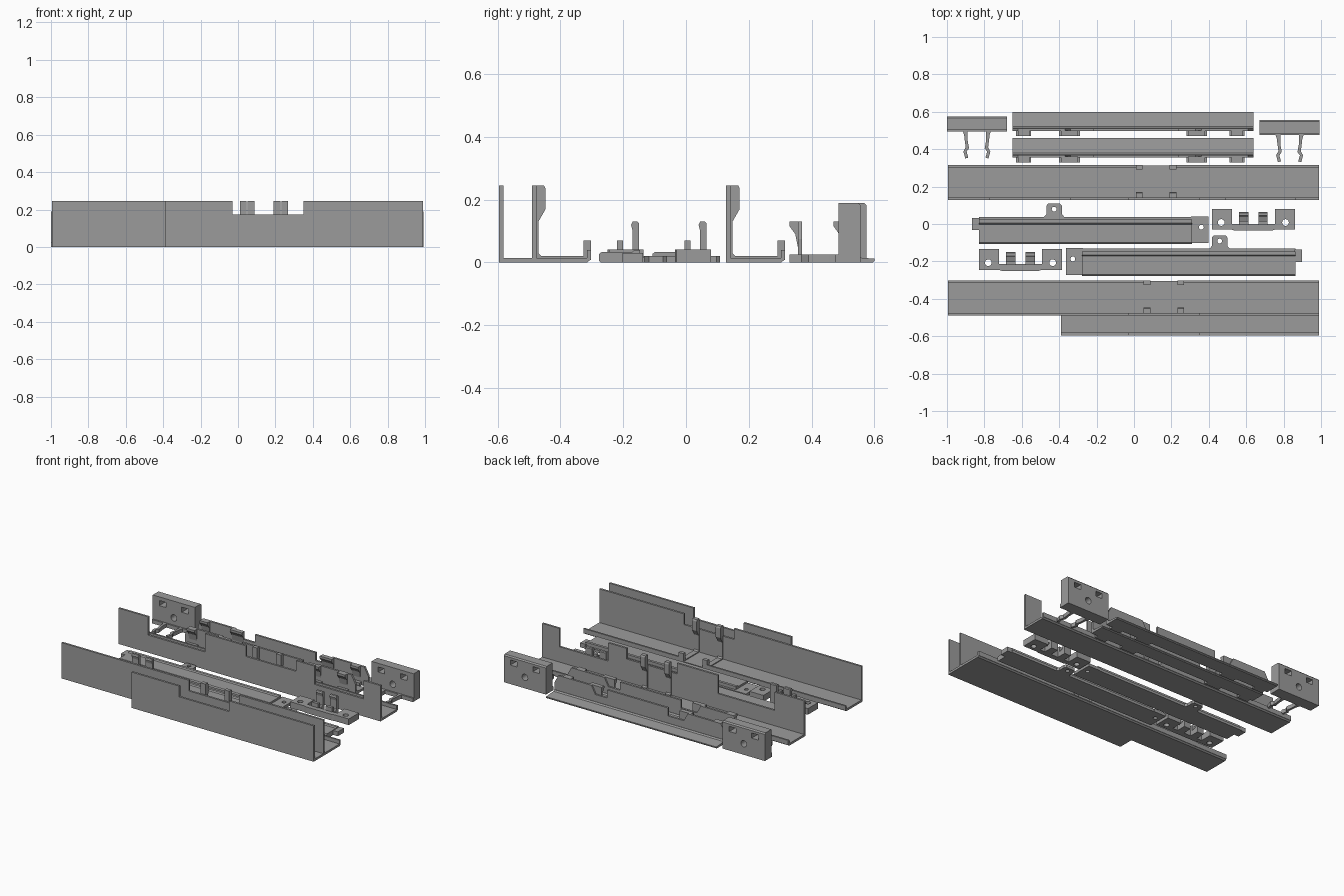
import bpy, bmesh, math
from mathutils import Vector

if "Cube" in bpy.data.objects:
    bpy.data.objects.remove(bpy.data.objects["Cube"])

grey = bpy.data.materials.new("plastic_grey")
grey.diffuse_color = (0.33, 0.33, 0.33, 1)
grey.use_nodes = True
grey.node_tree.nodes["Principled BSDF"].inputs["Base Color"].default_value = grey.diffuse_color


def prism(name, pts, axis, lo, hi):
    """Extrude a 2D outline along an axis: x takes (y,z), y takes (x,z), z takes (x,y)."""
    place = {"x": lambda a, b, t: (t, a, b),
             "y": lambda a, b, t: (a, t, b),
             "z": lambda a, b, t: (a, b, t)}[axis]
    bm = bmesh.new()
    face = bm.faces.new([bm.verts.new(place(a, b, lo)) for a, b in pts])
    ext = bmesh.ops.extrude_face_region(bm, geom=[face])
    verts = [v for v in ext["geom"] if isinstance(v, bmesh.types.BMVert)]
    bmesh.ops.translate(bm, verts=verts, vec=Vector(place(0, 0, hi - lo)))
    bmesh.ops.recalc_face_normals(bm, faces=bm.faces[:])
    me = bpy.data.meshes.new(name)
    bm.to_mesh(me)
    bm.free()
    me.materials.append(grey)
    ob = bpy.data.objects.new(name, me)
    bpy.context.collection.objects.link(ob)
    return ob


def box(name, x0, x1, y0, y1, z0, z1):
    return prism(name, [(x0, y0), (x1, y0), (x1, y1), (x0, y1)], "z", z0, z1)


def circle(cx, cy, r, n=20):
    return [(cx + r * math.cos(2 * math.pi * i / n), cy + r * math.sin(2 * math.pi * i / n))
            for i in range(n)]


def cut(ob, cutter):
    m = ob.modifiers.new("cut", "BOOLEAN")
    m.operation, m.solver, m.object = "DIFFERENCE", "EXACT", cutter
    cutter.hide_render = True
    cutter.hide_viewport = True
    cutter.display_type = "WIRE"


def drill(ob, x, y, r):
    cut(ob, prism("hole_cutter", circle(x, y, r), "z", -0.1, 0.3))


def wall(name, x0, x1, y0, y1, top, notches):
    """Upright wall with rectangular notches (x0, x1, z) cut in its top edge."""
    pts = [(x0, 0), (x0, top)]
    for a, b, z in notches:
        pts += [(a, top), (a, z), (b, z), (b, top)]
    return prism(name, pts + [(x1, top), (x1, 0)], "y", y0, y1)


X0, X1, H = -0.995, 0.99, 0.245


def channel(name, y, clips, notches):
    """Long tray: tall front wall, floor, low back lip and two spring clips."""
    wall(name + "_wall", X0, X1, y, y + 0.014, H, notches)
    prism(name + "_floor", [(y + 0.014, 0), (y + 0.175, 0), (y + 0.185, 0.008),
                            (y + 0.185, 0.015), (y + 0.014, 0.015)], "x", X0, X1)
    for a, b in ((X0, clips[0]), (clips[1] + 0.036, X1)):
        box(name + "_lip", a, b, y + 0.175, y + 0.187, 0.008, 0.04)
    rib = [(0.012, 0.01), (0.012, 0.245), (0.038, 0.245), (0.043, 0.235), (0.043, 0.17),
           (0.02, 0.13), (0.02, 0.03), (0.028, 0.021), (0.163, 0.021), (0.163, 0.07),
           (0.187, 0.07), (0.187, 0.01)]
    for x in clips:
        prism(name + "_clip", [(y + a, b) for a, b in rib], "x", x, x + 0.036)


# Two long trays, the rear one with extra windows in its wall
channel("front_tray", -0.49, (0.052, 0.232), [(-0.03, 0.35, 0.172)])
channel("rear_tray", 0.128, (0.01, 0.19),
        [(-0.77, -0.34, 0.12), (-0.03, 0.35, 0.172), (0.49, 0.86, 0.12)])

# Outer L-shaped cover in front of the front tray
wall("cover_wall", -0.39, X1, -0.595, -0.581, H, [(-0.03, 0.35, 0.172)])
box("cover_floor", -0.39, X1, -0.585, -0.488, 0, 0.015)


def hooked_strip(name, y):
    """Thin base strip with a stepped upright wall and braced hooks."""
    prism(name + "_base", [(y + 0.028, 0), (y + 0.125, 0), (y + 0.13, 0.005), (y + 0.13, 0.012),
                           (y + 0.05, 0.018), (y + 0.042, 0.026), (y + 0.028, 0.026)],
          "x", -0.65, 0.64)
    top, low = 0.13, 0.075
    outline = [(-0.65, 0.01), (-0.65, low), (-0.62, top), (-0.37, top), (-0.34, low),
               (-0.22, low), (-0.22, top), (0.24, top), (0.24, low), (0.33, low),
               (0.36, top), (0.61, top), (0.64, low), (0.64, 0.01)]
    prism(name + "_wall", outline, "y", y + 0.026, y + 0.04)
    for a, b in ((-0.63, -0.55), (-0.40, -0.29), (0.28, 0.39), (0.51, 0.59)):
        box(name + "_hook_foot", a, b, y, y + 0.03, 0, 0.025)
        brace = [(y + 0.03, 0.03), (y + 0.03, 0.13), (y, 0.13), (y, 0.115), (y + 0.018, 0.09)]
        prism(name + "_hook", brace, "x", a + 0.01, b - 0.01)


hooked_strip("near_strip", 0.33)
hooked_strip("far_strip", 0.47)


def end_bracket(name, x, y):
    """End block with two square sockets, a screw hole and two snap prongs."""
    w = 0.16
    block = prism(name + "_block", [(y, 0), (y + 0.07, 0), (y + 0.07, 0.182), (y + 0.062, 0.19),
                                    (y, 0.19)], "x", x - w, x + w)
    for s in (-1, 1):
        cx = x + s * 0.085
        cut(block, box("socket_cutter", cx - 0.025, cx + 0.025, y - 0.05, y + 0.12, 0.13, 0.165))
    cut(block, prism("screw_cutter", circle(x, 0.075, 0.022), "y", y - 0.05, y + 0.12))
    box(name + "_foot", x - w, x + w, y - 0.01, y + 0.02, 0, 0.026)
    prong = [(0.078, 0.0), (0.05, 0.0), (0.05, -0.055), (0.042, -0.1), (0.055, -0.118),
             (0.046, -0.15), (0.062, -0.155), (0.072, -0.118), (0.06, -0.095), (0.066, -0.05),
             (0.068, -0.03)]
    for s in (-1, 1):
        prism(name + "_prong", [(x + s * a, y + b) for a, b in prong], "z", 0, 0.026)


end_bracket("left_bracket", -0.84, 0.505)
end_bracket("right_bracket", 0.832, 0.485)


def slide_rail(name, x, y, s):
    """Low bar with a drilled end flange and an ear; s = 1 or -1 sets the flange end."""
    def fx(a, b):
        return sorted((x + s * a, x + s * b))
    bar = [(y, 0.006), (y + 0.006, 0), (y + 0.145, 0), (y + 0.145, 0.018), (y + 0.13, 0.018),
           (y + 0.13, 0.04), (y + 0.112, 0.04), (y + 0.105, 0.033), (y + 0.008, 0.033),
           (y, 0.027)]
    prism(name + "_bar", bar, "x", *fx(-0.565, 0.575))
    a, b = fx(-0.6, -0.56)
    box(name + "_tip", a, b, y + 0.075, y + 0.14, 0, 0.03)
    a, b = fx(0.57, 0.662)
    flange = box(name + "_flange", a, b, y + 0.005, y + 0.148, 0, 0.02)
    drill(flange, x + s * 0.625, y + 0.09, 0.013)
    return flange


def ear(name, x, y):
    pts = [(-0.055, 0), (0.055, 0), (0.042, 0.015), (0.042, 0.06), (0.032, 0.072),
           (-0.032, 0.072), (-0.042, 0.06), (-0.042, 0.015)]
    drill(prism(name, [(x + a, y + b) for a, b in pts], "z", 0, 0.02), x, y + 0.042, 0.013)


# Two opposed rails between the trays
slide_rail("rear_rail", -0.265, -0.107, 1)
ear("rear_rail_ear", -0.427, 0.037)
slide_rail("front_rail", 0.298, -0.277, -1)
ear("front_rail_ear", 0.458, -0.133)


def latch(name, x, y):
    """Small plate with drilled ends and two upright fingers."""
    w = 0.222
    plate = [(-w, 0.005), (-0.115, 0.005), (-0.1, 0), (0.1, 0), (0.115, 0.005), (w, 0.005),
             (w, 0.115), (0.115, 0.115), (0.115, 0.036), (-0.115, 0.036), (-0.115, 0.115),
             (-w, 0.115)]
    ob = prism(name + "_plate", [(x + a, y + b) for a, b in plate], "z", 0, 0.042)
    for s in (-1, 1):
        drill(ob, x + s * 0.172, y + 0.043, 0.018)
        cx = x + s * 0.052
        finger = [(y + 0.02, 0), (y + 0.1, 0), (y + 0.1, 0.125), (y + 0.095, 0.13),
                  (y + 0.08, 0.13), (y + 0.075, 0.12), (y + 0.08, 0.1), (y + 0.08, 0.04),
                  (y + 0.05, 0.03), (y + 0.02, 0.03)]
        prism(name + "_finger", finger, "x", cx - 0.025, cx + 0.025)
        box(name + "_stop", cx - 0.025, cx + 0.025, y + 0.03, y + 0.05, 0.02, 0.07)


latch("right_latch", 0.638, -0.035)
latch("left_latch", -0.607, -0.25)
